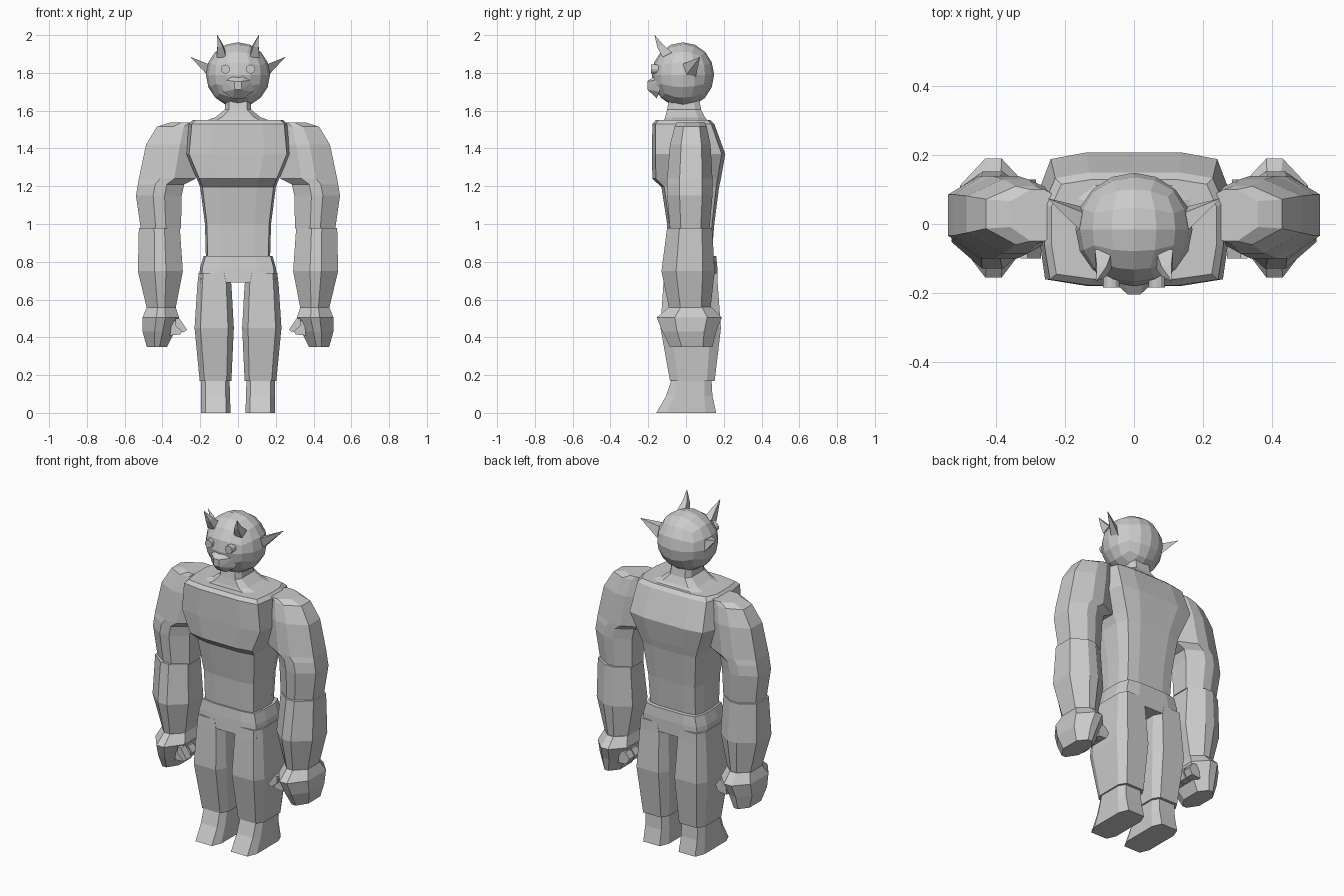
import bpy, bmesh, math
from mathutils import Vector, Matrix

if "Cube" in bpy.data.objects:
    bpy.data.objects.remove(bpy.data.objects["Cube"])

grey = bpy.data.materials.new("stone grey")
grey.diffuse_color = (0.6, 0.6, 0.6, 1)
grey.use_nodes = True
grey.node_tree.nodes["Principled BSDF"].inputs["Base Color"].default_value = grey.diffuse_color

# quarter outlines (right half, front to back), in units of half width / half depth
BODY = [(.5, -1), (.94, -.9), (1, -.3), (1, .45), (.88, .9), (.5, 1)]
LIMB = [(.25, -1), (1, -.45), (1, .55), (.25, 1)]
LEG = [(.7, -1), (1, -.65), (1, .65), (.7, 1)]


def finish(name, bm, mirror=False):
    bmesh.ops.recalc_face_normals(bm, faces=bm.faces)
    me = bpy.data.meshes.new(name)
    bm.to_mesh(me)
    bm.free()
    me.materials.append(grey)
    ob = bpy.data.objects.new(name, me)
    bpy.context.collection.objects.link(ob)
    if mirror:
        ob.modifiers.new("mirror", 'MIRROR').use_mirror_merge = False
    return ob


def loft(name, shape, rows, mirror=False):
    """rows: (z, x0, x1, y_front, y_back), skinned from top to bottom"""
    bm = bmesh.new()
    outline = shape + [(-u, v) for u, v in reversed(shape)]
    rings = []
    for z, x0, x1, y0, y1 in rows:
        cx, hx, cy, hy = (x0 + x1) / 2, (x1 - x0) / 2, (y0 + y1) / 2, (y1 - y0) / 2
        rings.append([bm.verts.new((cx + u * hx, cy + v * hy, z)) for u, v in outline])
    n = len(outline)
    for a, b in zip(rings, rings[1:]):
        for i in range(n):
            bm.faces.new((a[i], a[(i + 1) % n], b[(i + 1) % n], b[i]))
    bm.faces.new(rings[0])
    bm.faces.new(rings[-1])
    return finish(name, bm, mirror)


def hull(name, pts, mirror=False):
    bm = bmesh.new()
    for p in pts:
        bm.verts.new(p)
    bmesh.ops.convex_hull(bm, input=bm.verts)
    return finish(name, bm, mirror)


def sym(rows):
    return [(z, -h, h, a, b) for z, h, a, b in rows]


# trunk
loft("neck", LEG, sym([(1.66, .065, -.09, .07), (1.605, .07, -.10, .08),
                       (1.565, .12, -.11, .10), (1.54, .19, -.12, .12)]))
loft("torso", BODY, sym([(1.55, .24, -.16, .13), (1.53, .26, -.178, .15),
                         (1.37, .275, -.18, .208), (1.24, .218, -.178, .185),
                         (1.195, .2, -.13, .175), (1.0, .175, -.10, .15),
                         (.82, .17, -.095, .135)]))
loft("pelvis", BODY, sym([(.83, .183, -.105, .16), (.77, .2, -.112, .166),
                          (.69, .21, -.118, .166)]))

# legs and feet
loft("leg", LEG, [(.74, .05, .208, -.115, .166), (.68, .035, .215, -.12, .168),
                  (.45, .022, .23, -.135, .185), (.17, .035, .203, -.085, .152)], True)
loft("foot", LEG, [(.18, .045, .195, -.075, .135), (.09, .042, .195, -.105, .14),
                   (0, .04, .195, -.157, .16)], True)

# arms
loft("upper_arm", LIMB, [(1.537, .2, .36, -.05, .10), (1.515, .2, .43, -.06, .11),
                         (1.42, .2, .487, -.085, .13), (1.24, .225, .525, -.10, .14),
                         (1.21, .285, .53, -.10, .14), (1.15, .298, .54, -.10, .14),
                         (.975, .302, .515, -.085, .125)], True)
loft("forearm", LIMB, [(.98, .308, .525, -.10, .138), (.75, .292, .53, -.13, .152),
                       (.555, .33, .483, -.09, .13)], True)
loft("hand", LIMB, [(.56, .33, .483, -.09, .135), (.505, .312, .505, -.155, .19),
                    (.43, .335, .505, -.125, .16), (.35, .375, .483, -.085, .14)], True)
# curled fingers and thumb, pointing inward
for i, y in enumerate((-.06, -.005, .05, .105)):
    hull("finger_%d" % (i + 1),
         [(x, y + d, z) for d in (-.024, .024)
          for x, z in ((.35, .49), (.31, .485), (.285, .45), (.305, .415), (.36, .41))], True)
hull("thumb", [(x, y, z) for y in (-.10, -.055)
               for x, z in ((.33, .50), (.31, .50), (.27, .44), (.29, .425), (.33, .46))], True)

# head: a cube subdivided and rounded
bm = bmesh.new()
bmesh.ops.create_cube(bm, size=2)
bmesh.ops.subdivide_edges(bm, edges=bm.edges[:], cuts=3, use_grid_fill=True)
for v in bm.verts:
    p = Vector([math.tan(c * math.pi / 4) for c in v.co]).normalized()
    v.co = Vector((p.x * .17, p.y * .165 - .016, p.z * .172 + 1.79))
finish("head", bm)

# face
hull("snout", [(s * x, y, z) for s in (-1, 1) for x, y, z in
               ((.09, -.14, 1.765), (.03, -.165, 1.785), (.018, -.205, 1.755),
                (.018, -.205, 1.712), (.08, -.14, 1.70), (.03, -.155, 1.665))])
bm = bmesh.new()
bmesh.ops.create_cone(bm, cap_ends=True, segments=12, radius1=.024, radius2=.024, depth=.05,
                      matrix=Matrix.Translation((.066, -.16, 1.82)) @ Matrix.Rotation(math.pi / 2, 4, 'X'))
finish("eye", bm, True)
hull("ear", [(.14, -.035, 1.84), (.15, .05, 1.775), (.15, -.01, 1.775),
             (.14, .03, 1.84), (.252, .075, 1.885)], True)

# horns: four-sided, bending forward to a point
bm = bmesh.new()
rings = []
for c, r in (((.088, -.10, 1.895), .036), ((.094, -.138, 1.945), .02), ((.11, -.166, 2.0), .001)):
    rings.append([bm.verts.new((c[0] + r * math.cos(a), c[1] + r * math.sin(a), c[2] + r * .5 * math.sin(a)))
                  for a in (math.pi / 4 + k * math.pi / 2 for k in range(4))])
for a, b in zip(rings, rings[1:]):
    for i in range(4):
        bm.faces.new((a[i], a[(i + 1) % 4], b[(i + 1) % 4], b[i]))
bm.faces.new(rings[0])
bm.faces.new(rings[-1])
finish("horn", bm, True)
